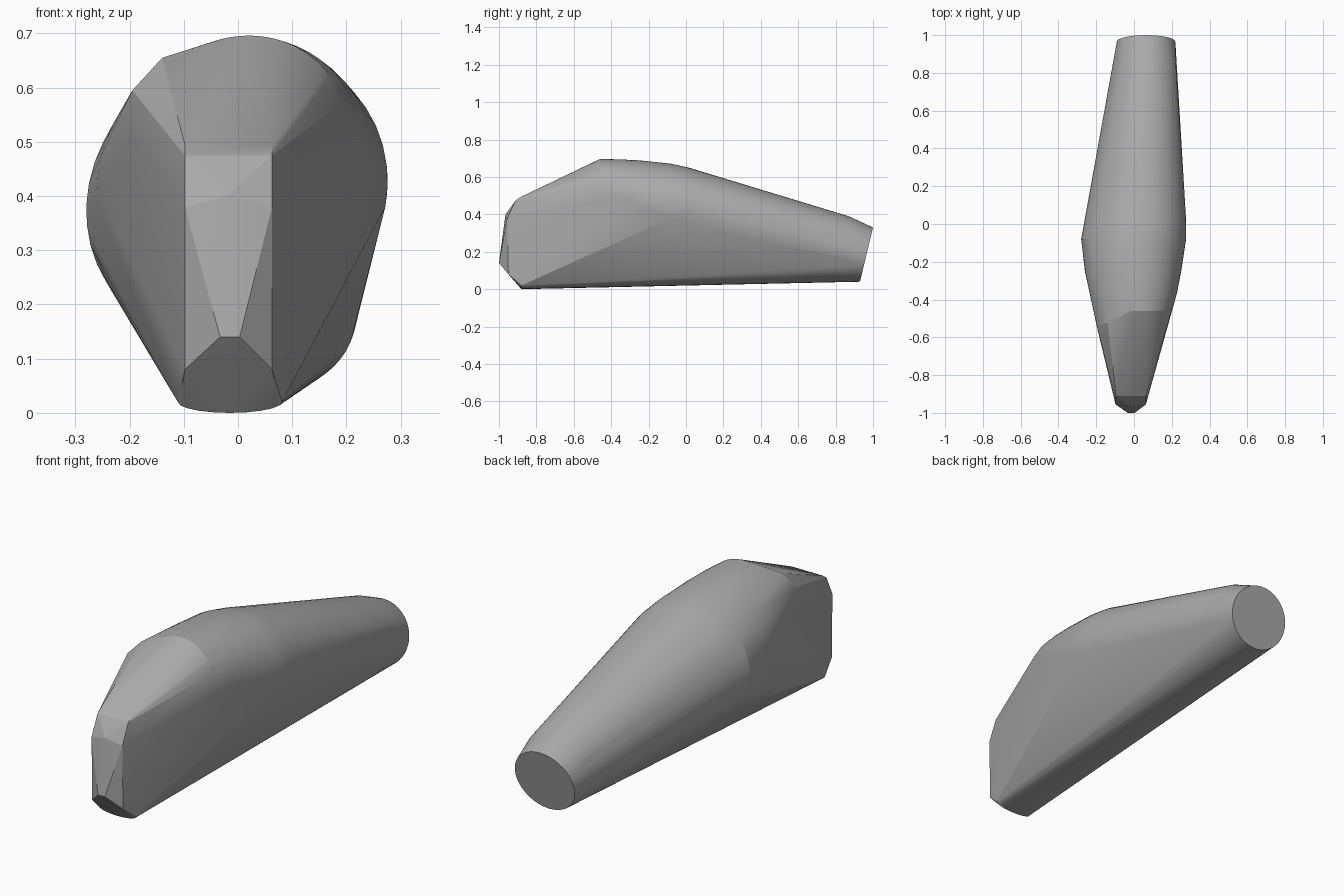
import bpy
import bmesh
from math import cos, sin, radians

cube = bpy.data.objects.get("Cube")
if cube:
    bpy.data.objects.remove(cube, do_unlink=True)

grey = bpy.data.materials.new("plain_grey")
grey.use_nodes = True
colour = (0.4, 0.4, 0.4, 1)
grey.diffuse_color = colour
grey.node_tree.nodes["Principled BSDF"].inputs["Base Color"].default_value = colour


def arc(y, cx, cz, rx, rz, start, end, lean=0.0, slope=0.0, steps=28):
    """Elliptical section; lean raises its left side, slope tilts it along y."""
    points = []
    for i in range(steps + 1):
        a = radians(start + (end - start) * i / steps)
        dx, dz = rx * cos(a), rz * sin(a)
        points.append((cx + dx, y + slope * dz, cz + dz + lean * dx))
    return points


# Swollen middle of the body
points = []
points += arc(-0.46, 0.0, 0.5, 0.2, 0.195, 15, 112, 0.1)
points += arc(-0.36, -0.003, 0.47, 0.232, 0.223, 0, 170, 0.1)
points += arc(-0.25, -0.005, 0.44, 0.255, 0.248, -5, 195, 0.1)
points += arc(-0.08, -0.002, 0.4, 0.278, 0.27, -10, 218, 0.1)
points += arc(0.02, 0.01, 0.4, 0.266, 0.247, -5, 205, 0.1)

# Tapered rear with a tilted round end
points += arc(0.87, 0.066, 0.22, 0.17, 0.17, 25, 155)
points += arc(0.965, 0.064, 0.185, 0.155, 0.145, 0, 360, slope=0.24, steps=48)

# Corners of the cut front cheek
points += [(-0.195, -0.545, 0.595), (-0.14, -0.52, 0.655), (-0.195, -0.55, 0.51),
           (0.19, -0.49, 0.57)]

# Bevelled nose
for x in (-0.098, 0.063):
    points += [(x, -0.88, 0.495), (x, -0.91, 0.475), (x, -0.955, 0.38), (x, -0.95, 0.08)]
points += [(-0.02, -0.965, 0.4), (-0.033, -1.0, 0.14), (0.003, -1.0, 0.14)]

# Rounded lower lip
points += arc(-0.88, -0.015, 0.02, 0.096, 0.02, 180, 360, steps=10)

# Tight skin around all the sections
bm = bmesh.new()
for p in points:
    bm.verts.new(p)
hull = bmesh.ops.convex_hull(bm, input=bm.verts[:])
spare = {g for g in hull["geom_interior"] + hull["geom_unused"]
         if isinstance(g, bmesh.types.BMVert)}
bmesh.ops.delete(bm, geom=list(spare), context='VERTS')
bmesh.ops.recalc_face_normals(bm, faces=bm.faces[:])
mesh = bpy.data.meshes.new("body_shell")
bm.to_mesh(mesh)
bm.free()
mesh.materials.append(grey)

body = bpy.data.objects.new("body_shell", mesh)
bpy.context.collection.objects.link(body)
bpy.context.view_layer.objects.active = body
body.select_set(True)
bpy.ops.object.shade_smooth_by_angle(angle=radians(12))
